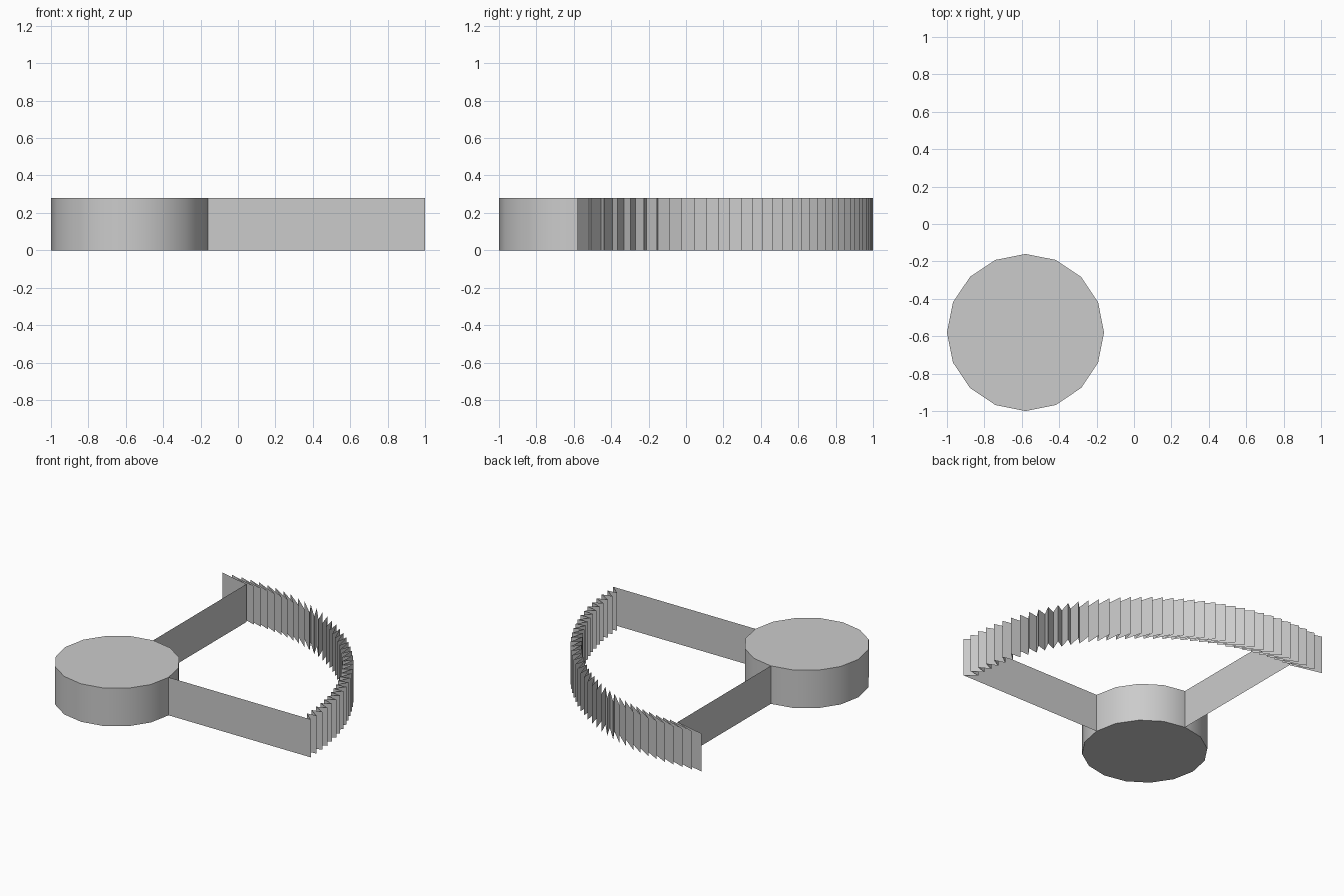
import bpy
import bmesh
from math import cos, sin, radians

cube = bpy.data.objects.get("Cube")
if cube:
    bpy.data.objects.remove(cube, do_unlink=True)

HEIGHT = 0.28
HUB = -0.58          # hub centre on both x and y
HUB_RADIUS = 0.42
INNER, OUTER = 1.505, 1.58
TEETH = 38
INNER_SWEEP, OUTER_SWEEP = 90, 98.5

grey = bpy.data.materials.new("plain_grey")
grey.use_nodes = True
colour = (0.6, 0.6, 0.6, 1)
grey.diffuse_color = colour
grey.node_tree.nodes["Principled BSDF"].inputs["Base Color"].default_value = colour


def polar(radius, degrees):
    a = radians(degrees)
    return (HUB + radius * cos(a), HUB + radius * sin(a))


def wall(name, path):
    """Upright thin sheet that follows a path on the ground."""
    bm = bmesh.new()
    low = [bm.verts.new((x, y, 0)) for x, y in path]
    high = [bm.verts.new((x, y, HEIGHT)) for x, y in path]
    for i in range(len(path) - 1):
        bm.faces.new((low[i], low[i + 1], high[i + 1], high[i]))
    mesh = bpy.data.meshes.new(name)
    bm.to_mesh(mesh)
    bm.free()
    mesh.materials.append(grey)
    obj = bpy.data.objects.new(name, mesh)
    bpy.context.collection.objects.link(obj)
    return obj


# Round hub
bpy.ops.mesh.primitive_cylinder_add(vertices=16, radius=HUB_RADIUS, depth=HEIGHT,
                                    location=(HUB, HUB, HEIGHT / 2))
hub = bpy.context.object
hub.name = "hub"
hub.data.materials.append(grey)
bpy.ops.object.shade_smooth_by_angle(angle=radians(30))

# Two spokes, facing outward from the sector
wall("front_spoke", [polar(HUB_RADIUS, 0), polar(INNER, 0)])
wall("back_spoke", [polar(INNER, 90), polar(HUB_RADIUS, 90)])

# Pleated rim: the outer folds run further ahead of the inner folds along the arc
rim = []
for i in range(TEETH + 1):
    t = i / TEETH
    rim += [polar(INNER, INNER_SWEEP * t), polar(OUTER, OUTER_SWEEP * t)]
wall("pleated_rim", rim)
